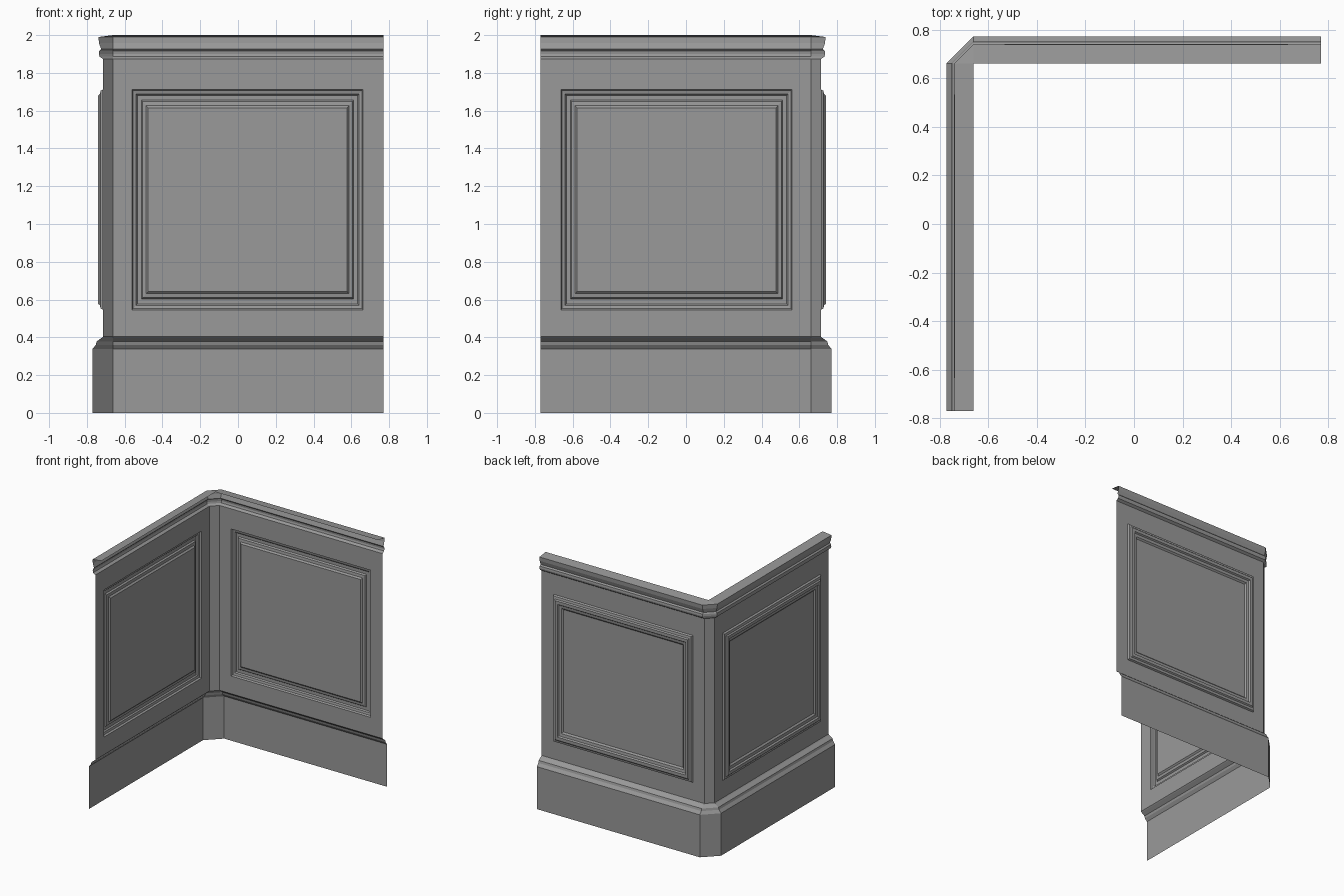
import bpy
import bmesh

cube = bpy.data.objects.get("Cube")
if cube:
    bpy.data.objects.remove(cube, do_unlink=True)

C = 0.661        # corner pivot distance from centre
RUN = 1.431      # length of each wall run
WALL_D = 0.053   # how far the wall face stands out from the pivot
WALL_Z = (0.405, 1.873)

grey = bpy.data.materials.new("wainscot grey")
grey.use_nodes = True
colour = (0.32, 0.32, 0.32, 1)
grey.diffuse_color = colour
grey.node_tree.nodes["Principled BSDF"].inputs["Base Color"].default_value = colour


def back(s, d, z):
    """Point on the back run: distance along, distance out, height."""
    return (-C + s, C + d, z)


def side(s, d, z):
    """Same point on the right-hand run."""
    return (-C - d, C - s, z)


def finish(name, bm):
    mesh = bpy.data.meshes.new(name)
    bm.to_mesh(mesh)
    bm.free()
    mesh.materials.append(grey)
    obj = bpy.data.objects.new(name, mesh)
    bpy.context.collection.objects.link(obj)
    return obj


def sweep(name, profile, stations):
    """Skin a (depth, height) profile along the stations, facing outwards."""
    bm = bmesh.new()
    rows = [[bm.verts.new(place(s, d, z)) for d, z in profile]
            for place, s in stations]
    for a, b in zip(rows, rows[1:]):
        for i in range(len(profile) - 1):
            loop = [a[i], a[i + 1], b[i + 1], b[i]]
            bm.faces.new(loop)
    bmesh.ops.remove_doubles(bm, verts=bm.verts[:], dist=0.0001)
    return finish(name, bm)


def panelled_wall(name, place, flip):
    """Flat wall with a stepped picture-frame moulding around a centre panel."""
    bm = bmesh.new()
    s0, s1, z0, z1 = 0.1, 1.323, 0.545, 1.713
    rects = [(0, RUN, *WALL_Z, WALL_D)]
    # (fraction of moulding width, depth)
    for t, d in [(0, WALL_D), (0.07, 0.066), (0.25, 0.07), (0.33, 0.079),
                 (0.58, 0.079), (0.66, 0.068), (0.88, 0.065), (1, 0.054)]:
        ix, iz = 0.085 * t, 0.098 * t
        rects.append((s0 + ix, s1 - ix, z0 + iz, z1 - iz, d))
    rings = [[bm.verts.new(place(s, d, z)) for s, z in
              ((a, lo), (b, lo), (b, hi), (a, hi))]
             for a, b, lo, hi, d in rects]
    for outer, inner in zip(rings, rings[1:]):
        for i in range(4):
            j = (i + 1) % 4
            bm.faces.new([outer[i], outer[j], inner[j], inner[i]])
    bm.faces.new(rings[-1])
    if flip:
        bmesh.ops.reverse_faces(bm, faces=bm.faces[:])
    return finish(name, bm)


# Path along both runs with the chamfered corner between them
full_path = [(side, RUN), (side, 0), (back, 0), (back, RUN)]
corner_path = full_path[1:3]

# Skirting with moulded top edge
sweep("base_board", [(0.11, 0), (0.11, 0.337), (0.092, 0.36), (0.087, 0.378),
                     (0.06, 0.398), (WALL_D, WALL_Z[0])], full_path)

# Cornice rail and cap
sweep("top_rail", [(WALL_D, WALL_Z[1]), (0.072, 1.886), (0.076, 1.9),
                   (0.074, 1.916), (0.064, 1.926), (0.075, 1.958),
                   (0.078, 1.99), (0, 2.0)], full_path)

# Chamfered corner strip and the two panelled walls
sweep("corner_post", [(WALL_D, z) for z in WALL_Z], corner_path)
panelled_wall("back_panel_wall", back, True)
panelled_wall("right_panel_wall", side, False)
